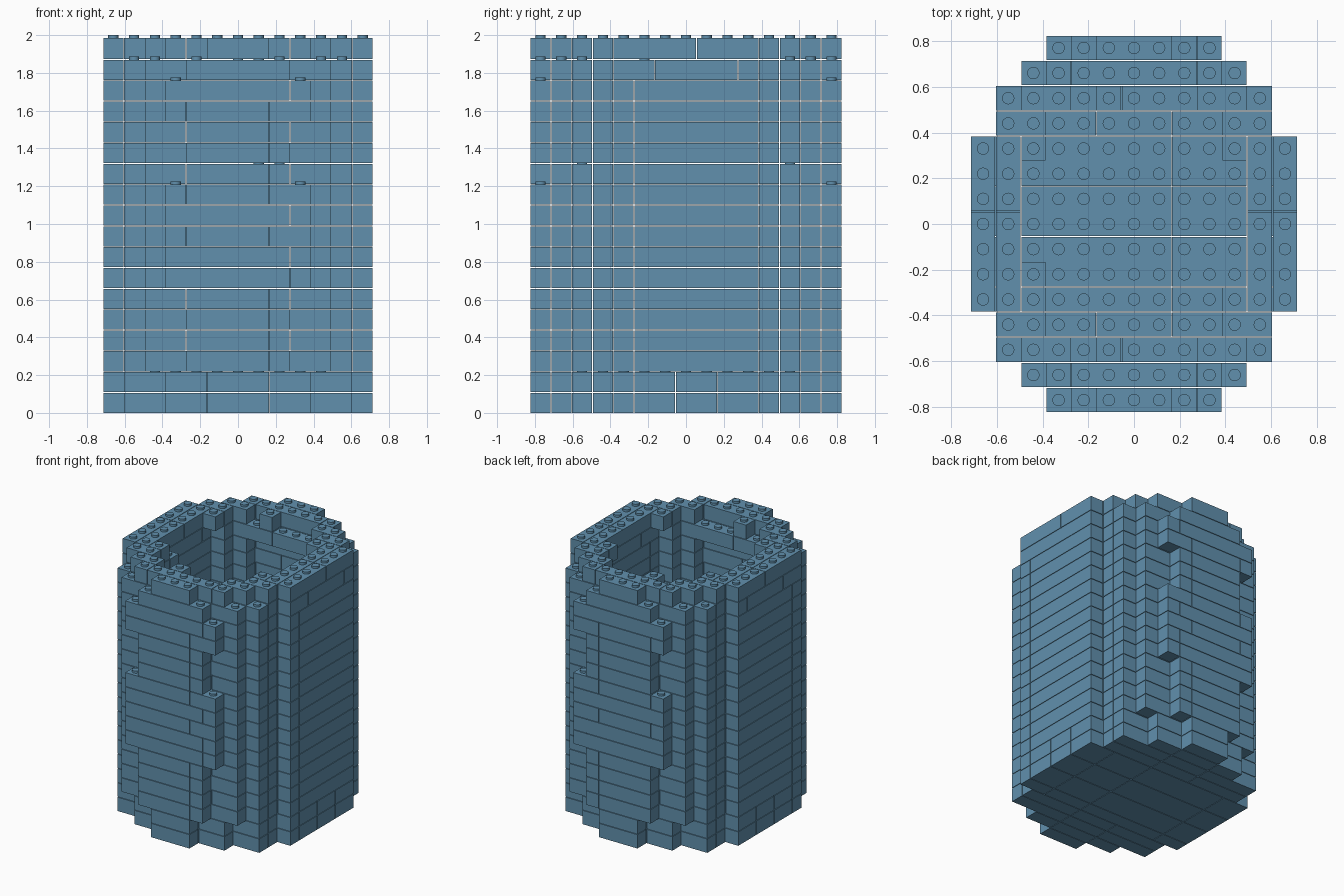
import bpy, bmesh
from mathutils import Matrix, Vector

if "Cube" in bpy.data.objects:
    bpy.data.objects.remove(bpy.data.objects["Cube"], do_unlink=True)

PITCH, LAYER, GAP = 0.11, 0.1102, 0.002
STUD_R, STUD_H = 0.027, 0.018
LAYERS = 18
TOP = LAYERS - 1

blue = bpy.data.materials.new("dusty blue")
blue.use_nodes = True
colour = (0.12, 0.28, 0.42, 1)
blue.diffuse_color = colour
blue.node_tree.nodes["Principled BSDF"].inputs["Base Color"].default_value = colour


def half_width(k, y):
    """Studs either side of the centre in row y of layer k."""
    edge = k < 2 or k == TOP
    y = abs(y)
    if y == 7:
        return 1 if edge else 3 if k in (6, 7, 8, 9, 10, 14, 15) else 2
    if y == 6:
        return 3 if edge else 4
    if y == 5:
        return 4 if k == TOP else 5
    return 5 if y == 4 else 6


def hollow(k, x, y):
    """True where the inside of the shell is open."""
    if k < 2:
        return False
    ax, ay = abs(x), abs(y)
    if ay == 5:
        # short inner ledges on the front and back walls
        if k == 16 or (k == 11 and x in (1, 2)) or (k == TOP and x == -1):
            return False
        return ax <= 2
    if ay == 4:
        return ax <= 3
    if ay <= 3:
        # inner corner pieces near the rim
        if k == TOP and ax == 4 and ay == 3:
            return False
        if k == 16 and x == -4 and y in (-3, -2):
            return False
        return ax <= 4
    return False


def layer_cells(k):
    return {(x, y) for y in range(-7, 8)
            for x in range(-half_width(k, y), half_width(k, y) + 1)
            if not hollow(k, x, y)}


def spans(values, joints):
    """Split sorted stud positions into runs, at holes and at joints."""
    runs = []
    for v in sorted(values):
        if runs and runs[-1][1] == v - 1 and v not in joints:
            runs[-1][1] = v
        else:
            runs.append([v, v])
    return runs


def add_brick(bm, k, x0, x1, y0, y1):
    low = Vector(((x0 - 0.5) * PITCH + GAP, (y0 - 0.5) * PITCH + GAP, k * LAYER))
    high = Vector(((x1 + 0.5) * PITCH - GAP, (y1 + 0.5) * PITCH - GAP,
                   (k + 1) * LAYER - (0 if k == TOP else 2 * GAP)))
    size = high - low
    bmesh.ops.create_cube(bm, size=1, matrix=Matrix.Translation((low + high) / 2)
                          @ Matrix.Diagonal((*size, 1)))


def add_stud(bm, k, x, y):
    top = (k + 1) * LAYER - (0 if k == TOP else 2 * GAP)
    height = 2.0 - LAYERS * LAYER
    bmesh.ops.create_cone(bm, cap_ends=True, segments=16, radius1=STUD_R, radius2=STUD_R,
                          depth=height,
                          matrix=Matrix.Translation((x * PITCH, y * PITCH, top + height / 2)))


def finish(bm, name):
    mesh = bpy.data.meshes.new(name)
    bm.to_mesh(mesh)
    bm.free()
    mesh.materials.append(blue)
    obj = bpy.data.objects.new(name, mesh)
    bpy.context.collection.objects.link(obj)
    return obj


def row_joints(k, y):
    """Seams along the front and back rows, staggered by layer."""
    if k < 2:
        return (-1, 2) if abs(y) < 7 else ()
    if abs(y) == 7:
        return (3,) if k in (6, 7, 9, 15) else (-2, 2) if k < 16 else ()
    return (-2, 3) if k % 2 else (0,)


def side_joints(k):
    return {16: (-1, 3), TOP: (1,)}.get(k, (-2,))


# Bricks, layer by layer
for k in range(LAYERS):
    cells = layer_cells(k)
    bm = bmesh.new()
    core = set()
    if k < 2:
        # broad floor slabs
        core = {c for c in cells if abs(c[1]) <= 3}
        for x0, x1 in spans(range(-6, 7), (-4, 2, 5)):
            for y0, y1 in spans(range(-3, 4), (-2, 0, 2)):
                add_brick(bm, k, x0, x1, y0, y1)
    else:
        # long bricks of the left and right walls
        for x in (-6, -5, 5, 6):
            column = {c for c in cells if c[0] == x and abs(c[1]) <= 3}
            core |= column
            for y0, y1 in spans([c[1] for c in column], side_joints(k)):
                add_brick(bm, k, x, x, y0, y1)
    # rows across the front, back and corners
    rest = cells - core
    for y in range(-7, 8):
        for x0, x1 in spans([c[0] for c in rest if c[1] == y], row_joints(k, y)):
            add_brick(bm, k, x0, x1, y, y)
    finish(bm, f"{'floor' if k < 2 else 'wall'}_layer_{k + 1}")

# Studs wherever a brick top is left uncovered
bm = bmesh.new()
for k in range(LAYERS):
    above = layer_cells(k + 1) if k < TOP else set()
    for x, y in sorted(layer_cells(k) - above):
        add_stud(bm, k, x, y)
studs = finish(bm, "studs")

bpy.ops.object.select_all(action='DESELECT')
studs.select_set(True)
bpy.context.view_layer.objects.active = studs
bpy.ops.object.shade_smooth_by_angle()
